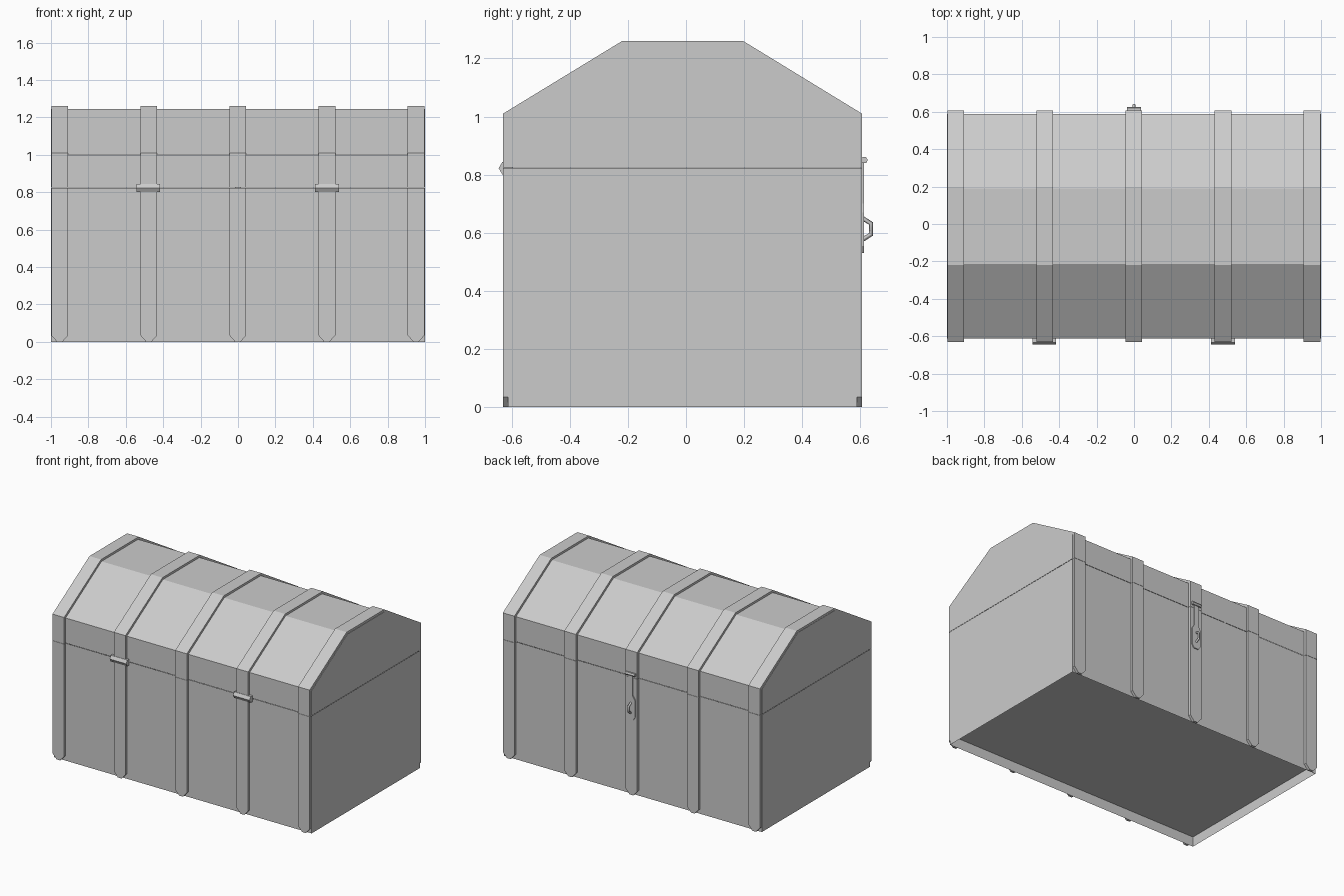
import bpy, bmesh, math

if "Cube" in bpy.data.objects:
    bpy.data.objects.remove(bpy.data.objects["Cube"])


def finish(bm, name, recalc=True):
    if recalc:
        bmesh.ops.recalc_face_normals(bm, faces=bm.faces)
    mesh = bpy.data.meshes.new(name)
    bm.to_mesh(mesh)
    bm.free()
    ob = bpy.data.objects.new(name, mesh)
    bpy.context.collection.objects.link(ob)
    return ob


def prism(name, outline, place, a, b, open_side=False):
    """Extrude a 2D outline from a to b; open_side leaves out the closing side."""
    bm = bmesh.new()
    r0 = [bm.verts.new(place(u, v, a)) for u, v in outline]
    r1 = [bm.verts.new(place(u, v, b)) for u, v in outline]
    bm.faces.new(r0)
    bm.faces.new(r1)
    n = len(outline)
    for i in range(n - 1 if open_side else n):
        j = (i + 1) % n
        bm.faces.new((r0[i], r0[j], r1[j], r1[i]))
    return finish(bm, name)


def along_x(u, v, t):
    return (t, u, v)


def along_y(u, v, t):
    return (u, t, v)


def hexagon(cy, cz, r):
    return [(cy + r * math.cos(k * math.pi / 3), cz + r * math.sin(k * math.pi / 3))
            for k in range(6)]


SEAM, GAP = 0.823, 0.0015      # base rim height, hairline gap under the lid
LID = SEAM + GAP
YF, YB = -0.613, 0.588         # body front and back
SF, SB = -0.63, 0.606          # strap front and back

# Chest base: hollow, thin walls, recessed floor
bm = bmesh.new()
rings = [[bm.verts.new((x, y, z)) for x, y in ((-1, YF), (1, YF), (1, YB), (-1, YB))]
         for z in (0, 0.07, SEAM)]
for lo, hi in zip(rings, rings[1:]):
    for i in range(4):
        j = (i + 1) % 4
        bm.faces.new((lo[i], lo[j], hi[j], hi[i]))
bm.faces.new(rings[1][::-1])
finish(bm, "chest_base", recalc=False)

# Lid: hollow, sloped sides and a flat top
prism("chest_lid", [(YF, LID), (YF, 1.0), (-0.215, 1.245), (0.19, 1.245), (YB, 1.0), (YB, LID)],
      along_x, -1, 1, open_side=True)

# Straps: (outer y, outer z, inner y, inner z, half width), pointed at both feet
W = 0.045
FRONT = [(SF, 0, YF, 0, 0.014), (SF, 0.035, YF, 0.035, W), (SF, SEAM, YF, SEAM, W)]
BACK = [(SB, 0, YB, 0, 0.014), (SB, 0.035, YB, 0.035, W), (SB, SEAM, YB, SEAM, W)]
OVER = [(SF, LID, YF, LID, W), (SF, 1.01, YF, 1.0, W), (-0.22, 1.26, -0.215, 1.245, W),
        (0.197, 1.26, 0.19, 1.245, W), (SB, 1.01, YB, 1.0, W), (SB, LID, YB, LID, W)]


def strap(name, cx, path):
    bm = bmesh.new()
    secs = [[bm.verts.new(p) for p in ((cx - w, yo, zo), (cx + w, yo, zo),
                                       (cx + w, yi, zi), (cx - w, yi, zi))]
            for yo, zo, yi, zi, w in path]
    for s, t in zip(secs, secs[1:]):
        for i in range(4):
            j = (i + 1) % 4
            bm.faces.new((s[i], s[j], t[j], t[i]))
    bm.faces.new(secs[0])
    bm.faces.new(secs[-1])
    finish(bm, name)


for i, cx in enumerate((-0.953, -0.477, -0.001, 0.475, 0.952)):
    for part, path in (("front", FRONT), ("back", BACK), ("lid", OVER)):
        strap(f"{part}_strap_{i + 1}", cx, path)

# Hinge barrels on the front
for side, cx in (("left", -0.48), ("right", 0.477)):
    prism(f"hinge_{side}", hexagon(-0.62, 0.822, 0.025), along_x, cx - 0.064, cx + 0.064)

# Hasp on the back: knuckle, neck widening into a chamfered plate
prism("hasp_knuckle", hexagon(0.614, 0.85, 0.012), along_x, -0.037, 0.037)
half = [(0.015, 0.85), (0.015, 0.70), (0.034, 0.67), (0.034, 0.555), (0.018, 0.53)]
prism("hasp_plate", half + [(-x, z) for x, z in reversed(half)], along_y, 0.604, 0.613)

# Staple loop: a four-sided rod bent through the hasp
curve = bpy.data.curves.new("hasp_staple", "CURVE")
curve.dimensions = "3D"
curve.bevel_depth = 0.008
curve.bevel_resolution = 0
spline = curve.splines.new("POLY")
loop = [(0.604, 0.652), (0.637, 0.632), (0.637, 0.594), (0.604, 0.574)]
spline.points.add(len(loop) - 1)
for p, (y, z) in zip(spline.points, loop):
    p.co = (0, y, z, 1)
bpy.context.collection.objects.link(bpy.data.objects.new("hasp_staple", curve))
